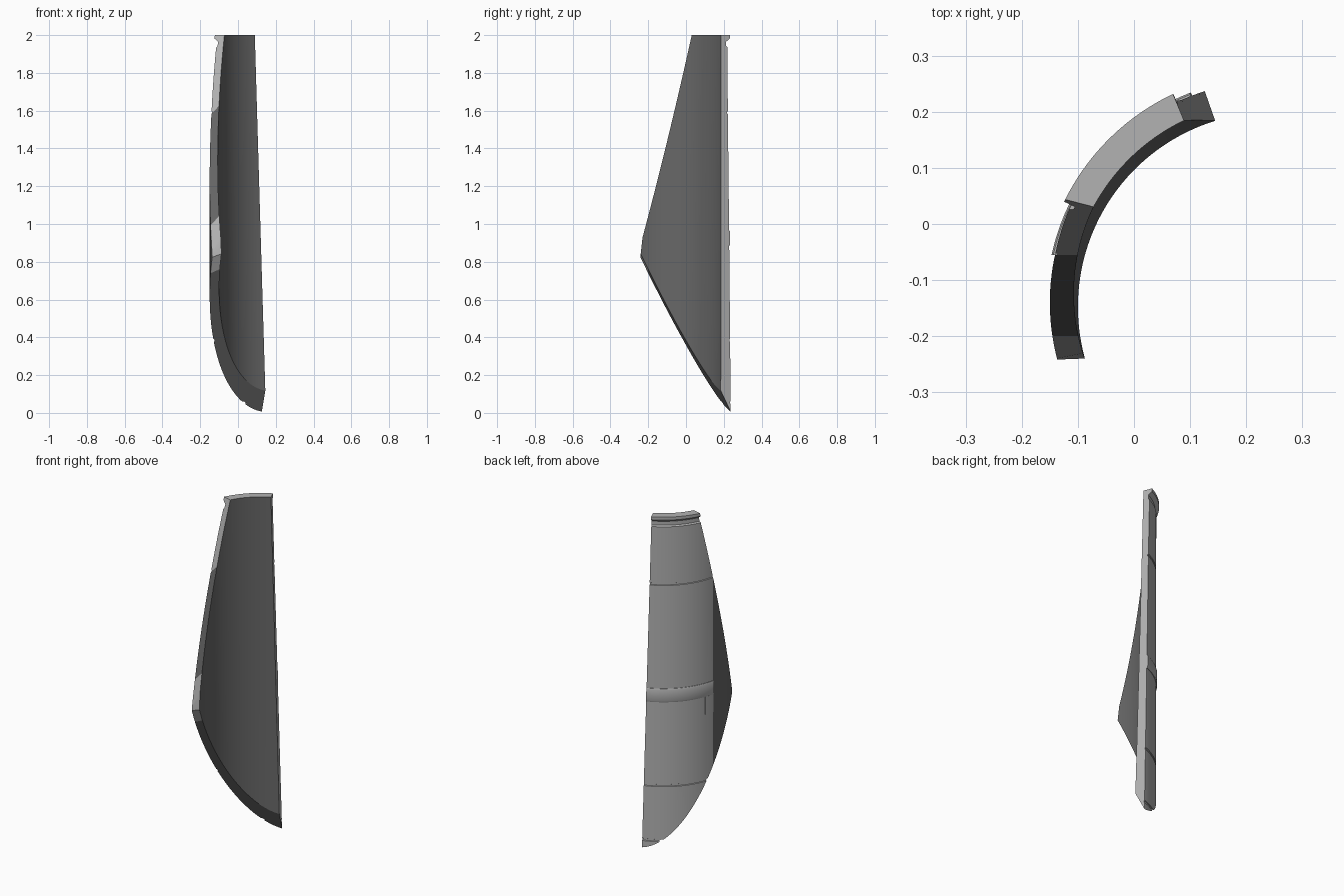
import bpy, bmesh, math
from mathutils import Vector

if "Cube" in bpy.data.objects:
    bpy.data.objects.remove(bpy.data.objects["Cube"])

CENTRE = Vector((0.245, -0.14, 0))      # axis of the curved wall
INSIDE = Vector((-0.075, 0.045, 1.0))   # a point in the middle of the wall
PANEL_Y, TIP_Y = -0.055, -0.2           # limits of the dark panel


def material(name, value):
    m = bpy.data.materials.new(name)
    m.diffuse_color = (value, value, value, 1)
    m.use_nodes = True
    m.node_tree.nodes["Principled BSDF"].inputs["Base Color"].default_value = m.diffuse_color
    return m


light = material("light_grey", 0.45)
dark = material("dark_grey", 0.135)


def plane(a, b, c):
    """Plane through three points, normal pointing away from the wall."""
    a, b, c = Vector(a), Vector(b), Vector(c)
    n = (b - a).cross(c - a).normalized()
    return (a, -n if n.dot(INSIDE - a) > 0 else n)


# Outline of the shard: lower edge, rear end, upper edge and blunt tip
OUTLINE = [
    plane((0.125, 0.24, 0), (0.145, 0.183, 0.12), (-0.083, -0.235, 0.835)),
    plane((0.125, 0.24, 0), (0.145, 0.183, 0.12), (0.088, 0.187, 2)),
    plane((-0.07, 0.03, 2), (-0.083, -0.232, 0.93), (-0.12, 0.043, 2)),
    plane((0, -0.241, 0.83), (1, -0.241, 0.83), (0, -0.228, 0.95)),
]


def bisect(bm, co, no, clear=False):
    bmesh.ops.bisect_plane(bm, geom=bm.verts[:] + bm.edges[:] + bm.faces[:], dist=1e-6,
                           plane_co=co, plane_no=no, clear_outer=clear)
    if clear:
        bmesh.ops.holes_fill(bm, edges=[e for e in bm.edges if e.is_boundary], sides=0)


def arc_part(name, profile, cuts, painted=False, steps=56):
    """Sweep an (r, z) profile round the axis and trim it with planes."""
    bm = bmesh.new()
    rings = []
    for i in range(steps + 1):
        t = math.radians(98 + 110 * i / steps)
        rings.append([bm.verts.new(CENTRE + Vector((r * math.cos(t), r * math.sin(t), z)))
                      for r, z in profile])
    n = len(profile)
    for a, b in zip(rings, rings[1:]):
        for j in range(n):
            k = (j + 1) % n
            bm.faces.new((a[j], a[k], b[k], b[j]))
    bm.faces.new(rings[0])
    bm.faces.new(rings[-1])
    for co, no in cuts:
        bisect(bm, co, no, True)
    if painted:
        for y in (PANEL_Y, TIP_Y):
            bisect(bm, Vector((0, y, 0)), Vector((0, 1, 0)))
    bmesh.ops.recalc_face_normals(bm, faces=bm.faces[:])
    bm.normal_update()
    if painted:
        # dark inner face and dark front panel, light tip rim
        for f in bm.faces:
            c = f.calc_center_median()
            out = Vector((c.x - CENTRE.x, c.y - CENTRE.y, 0)).normalized()
            facing = f.normal.dot(out)
            rim = abs(facing) < 0.6
            if facing < -0.6 or (c.y < PANEL_Y and not (rim and c.y < TIP_Y)):
                f.material_index = 1
    mesh = bpy.data.meshes.new(name)
    bm.to_mesh(mesh)
    bm.free()
    mesh.materials.append(light)
    mesh.materials.append(dark)
    ob = bpy.data.objects.new(name, mesh)
    bpy.context.collection.objects.link(ob)
    bpy.ops.object.select_all(action='DESELECT')
    ob.select_set(True)
    bpy.context.view_layer.objects.active = ob
    bpy.ops.object.shade_smooth_by_angle(angle=math.radians(25))
    return ob


# Curved wall with seams, a neck groove and a flared top lip
outer = [(0.395, -0.2)]
for z in (0.055, 0.385, 1.59):
    outer += [(0.395, z - 0.007), (0.391, z - 0.005), (0.391, z + 0.005), (0.395, z + 0.007)]
outer += [(0.397, 1.935), (0.390, 1.942), (0.390, 1.965), (0.411, 1.982), (0.411, 2.0)]
arc_part("curved_wall", outer + [(0.360, 2.0), (0.3355, -0.2)], OUTLINE, painted=True)

# Raised strap round the middle, stopping at the dark panel
panel_edge = (Vector((0, PANEL_Y, 0)), Vector((0, -1, 0)))
arc_part("middle_strap",
         [(0.39, 0.885), (0.398, 0.885), (0.401, 0.893), (0.401, 0.958), (0.398, 0.966), (0.39, 0.966)],
         OUTLINE + [panel_edge])

# Small plate hanging below the strap beside the panel
arc_part("strap_plate", [(0.39, 0.78), (0.399, 0.78), (0.399, 0.886), (0.39, 0.886)],
         OUTLINE + [panel_edge, (Vector((0, 0.0, 0)), Vector((0, 1, 0)))])
